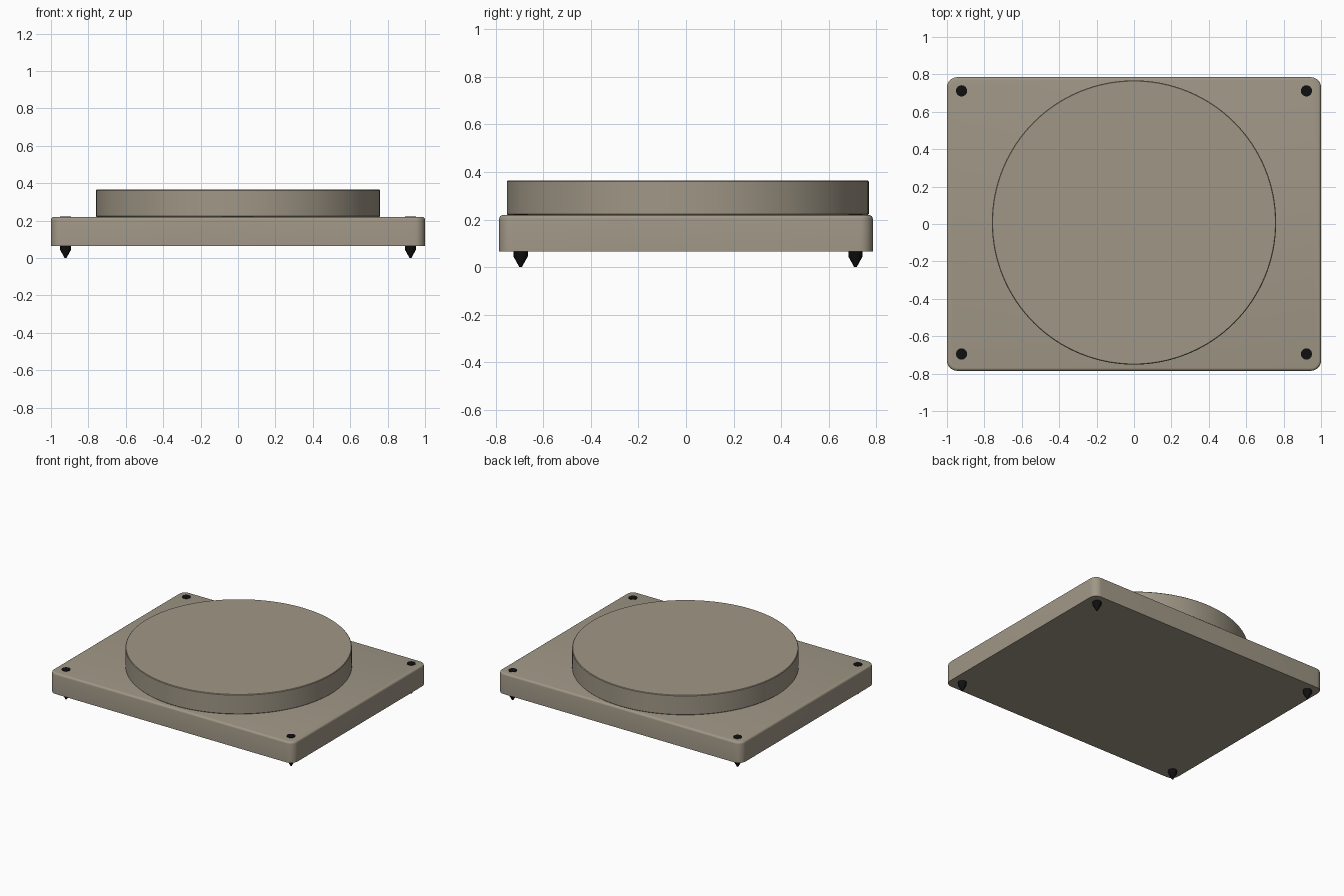
import bpy, bmesh, math

old = bpy.data.objects.get("Cube")
if old:
    bpy.data.objects.remove(old, do_unlink=True)


def material(name, rgb):
    m = bpy.data.materials.new(name)
    m.use_nodes = True
    m.diffuse_color = (*rgb, 1)
    m.node_tree.nodes["Principled BSDF"].inputs["Base Color"].default_value = (*rgb, 1)
    return m


taupe = material("warm taupe", (0.35, 0.31, 0.24))
black = material("black", (0.005, 0.005, 0.005))


def finish(bm, name, mat):
    bmesh.ops.recalc_face_normals(bm, faces=bm.faces)
    mesh = bpy.data.meshes.new(name)
    bm.to_mesh(mesh)
    bm.free()
    mesh.materials.append(mat)
    ob = bpy.data.objects.new(name, mesh)
    bpy.context.collection.objects.link(ob)
    bpy.ops.object.select_all(action='DESELECT')
    ob.select_set(True)
    bpy.context.view_layer.objects.active = ob
    bpy.ops.object.shade_smooth_by_angle(angle=math.radians(35))
    return ob


def lathe(name, profile, mat, x, y, sides):
    """Closed solid of revolution from (radius, height) pairs."""
    bm = bmesh.new()
    rings = []
    for r, z in profile:
        rings.append([bm.verts.new((x + r * math.cos(math.tau * i / sides),
                                    y + r * math.sin(math.tau * i / sides), z))
                      for i in range(sides)])
    for a, b in zip(rings, rings[1:]):
        for i in range(sides):
            j = (i + 1) % sides
            bm.faces.new((a[i], a[j], b[j], b[i]))
    bm.faces.new(rings[0])
    bm.faces.new(rings[-1])
    return finish(bm, name, mat)


# Plinth: slab with rounded corners and a softened top rim
bm = bmesh.new()
bmesh.ops.create_cube(bm, size=1)
for v in bm.verts:
    v.co = (v.co.x * 2, v.co.y * 1.57, 0.142 + v.co.z * 0.154)
upright = [e for e in bm.edges if abs(e.verts[0].co.z - e.verts[1].co.z) > 0.1]
bmesh.ops.bevel(bm, geom=upright, offset=0.055, segments=8, profile=0.5, affect='EDGES')
rim = [e for e in bm.edges if all(v.co.z > 0.2 for v in e.verts)]
bmesh.ops.bevel(bm, geom=rim, offset=0.015, segments=4, profile=0.5, affect='EDGES')
finish(bm, "plinth", taupe)

# Platter: round disc with a fine edge
lathe("platter", [(0.755, 0.218), (0.76, 0.223), (0.76, 0.361), (0.756, 0.365)],
      taupe, 0, 0.008, 128)

# Spiked feet whose caps show through the plinth top
spike = [(0.005, 0), (0.03, 0.045), (0.03, 0.222)]
for side, x in (("left", 0.922), ("right", -0.922)):
    for end, y in (("back", 0.712), ("front", -0.695)):
        lathe(f"{end}_{side}_foot", spike, black, x, y, 24)
